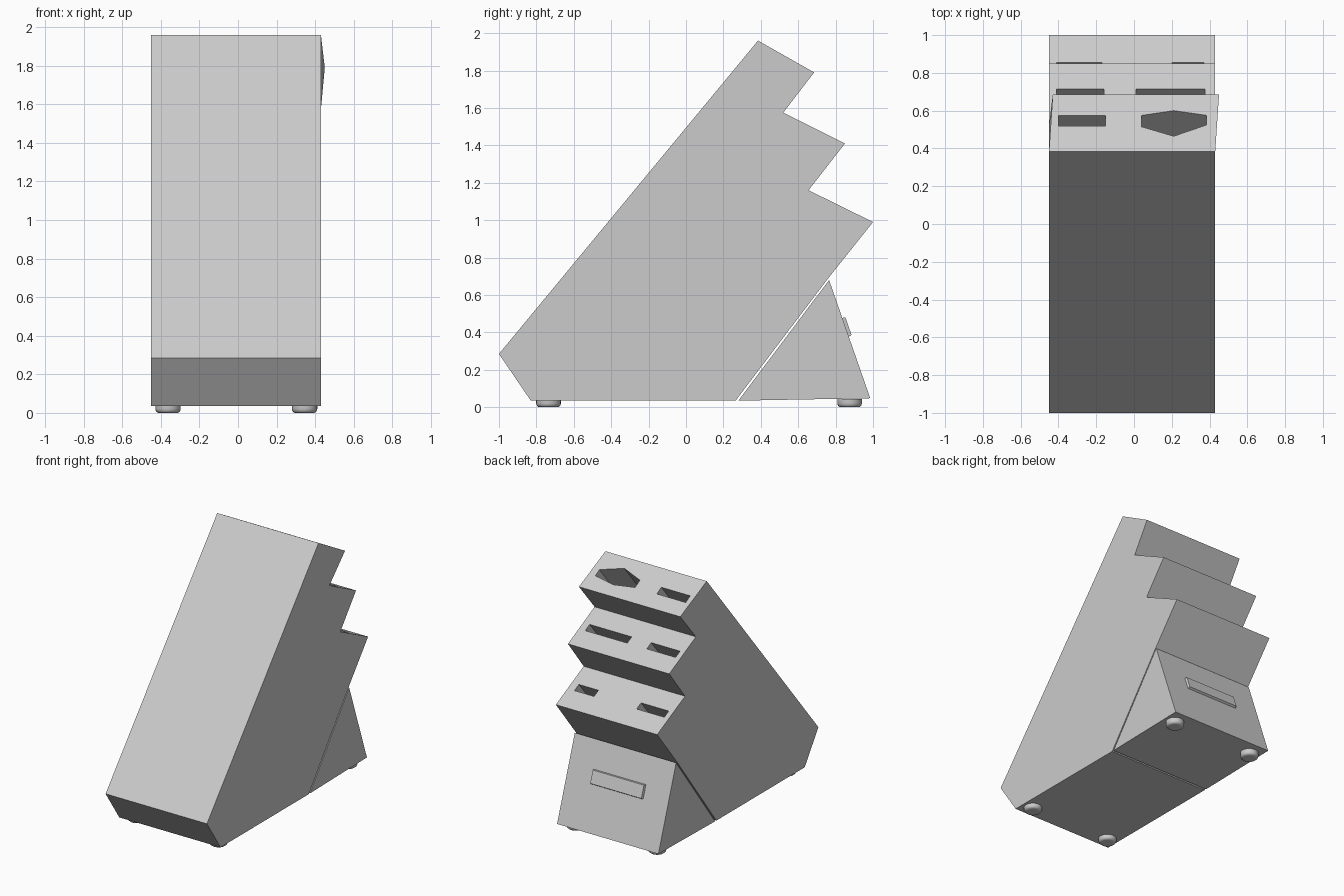
import bpy, bmesh, math
from mathutils import Vector, Matrix

if "Cube" in bpy.data.objects:
    bpy.data.objects.remove(bpy.data.objects["Cube"])

X0, X1 = -0.45, 0.43
AXIS = Vector((0, 0.637, 0.771))  # slant of the block and its slots


def finish(name, bm):
    bmesh.ops.recalc_face_normals(bm, faces=bm.faces)
    me = bpy.data.meshes.new(name)
    bm.to_mesh(me)
    bm.free()
    ob = bpy.data.objects.new(name, me)
    bpy.context.collection.objects.link(ob)
    return ob


def prism(bm, a, b):
    """Closed prism between two matching rings of points."""
    va = [bm.verts.new(p) for p in a]
    vb = [bm.verts.new(p) for p in b]
    bm.faces.new(va)
    bm.faces.new(vb[::-1])
    for i in range(len(va)):
        j = (i + 1) % len(va)
        bm.faces.new((va[i], vb[i], vb[j], va[j]))


def extrude_profile(name, prof):
    bm = bmesh.new()
    prism(bm, [(X0, y, z) for y, z in prof], [(X1, y, z) for y, z in prof])
    return finish(name, bm)


# Stepped knife block; the top rear edge leans slightly sideways
block = extrude_profile("knife_block", [
    (-1, 0.285), (-0.83, 0.035), (0.265, 0.035), (0.757, 0.685), (1.0, 0.99),
    (0.655, 1.16), (0.85, 1.41), (0.52, 1.575), (0.685, 1.79), (0.385, 1.96)])
for v in block.data.vertices:
    if abs(v.co.z - 1.79) < 0.001:
        v.co.x += 0.02

# Knife slots, cut along the slant from each step
tiers = {
    "top": ((0.385, 1.96), (0.685, 1.79)),
    "middle": ((0.52, 1.575), (0.85, 1.41)),
    "bottom": ((0.655, 1.16), (1.0, 0.99)),
}


def rect(xa, xb, ya, yb):
    return [(xa, ya), (xb, ya), (xb, yb), (xa, yb)]


slots = [
    ("top", rect(-0.40, -0.15, 0.52, 0.575)),
    ("top", [(0.04, 0.575), (0.04, 0.515), (0.21, 0.465),
             (0.385, 0.525), (0.385, 0.575), (0.21, 0.6)]),
    ("middle", rect(-0.41, -0.16, 0.66, 0.715)),
    ("middle", rect(0.01, 0.375, 0.66, 0.715)),
    ("bottom", rect(-0.41, -0.17, 0.80, 0.855)),
    ("bottom", rect(0.20, 0.37, 0.80, 0.855)),
]
bm = bmesh.new()
for tier, pts in slots:
    (ya, za), (yb, zb) = tiers[tier]
    ring = [Vector((x, y, za + (y - ya) * (zb - za) / (yb - ya))) for x, y in pts]
    prism(bm, [p + AXIS * 0.08 for p in ring], [p - AXIS * 0.7 for p in ring])
cutter = finish("slot_cutter", bm)
cutter.hide_render = True

mod = block.modifiers.new("slots", "BOOLEAN")
mod.operation = "DIFFERENCE"
mod.solver = "EXACT"
mod.object = cutter
bpy.context.view_layer.objects.active = block
bpy.ops.object.modifier_apply(modifier=mod.name)
bpy.data.objects.remove(cutter)

# Rear support wedge
extrude_profile("support_wedge", [(0.28, 0.035), (0.765, 0.68), (0.985, 0.048)])

# Raised plate on the sloping back of the wedge
bm = bmesh.new()
slope = Vector((0, 0.22, -0.632)).normalized()
normal = Vector((0, 0.632, 0.22)).normalized()
centre = Vector((-0.01, 0.853, 0.427))


def plate_ring(w, h, d):
    return [centre + Vector((sx * w, 0, 0)) + slope * (sy * h) + normal * d
            for sx, sy in ((-1, -1), (1, -1), (1, 1), (-1, 1))]


prism(bm, plate_ring(0.23, 0.057, -0.01), plate_ring(0.222, 0.049, 0.017))
finish("back_plate", bm)

# Four rounded feet
foot_profile = [(0.0, 0.035), (0.0, 0.052), (0.008, 0.062), (0.02, 0.066), (0.045, 0.066)]
N = 24
for i, (x, y) in enumerate([(-0.363, -0.735), (0.345, -0.735),
                            (-0.363, 0.875), (0.345, 0.875)]):
    bm = bmesh.new()
    rings = [[bm.verts.new((x + r * math.cos(2 * math.pi * k / N),
                            y + r * math.sin(2 * math.pi * k / N), z))
              for k in range(N)] for z, r in foot_profile]
    for a, b in zip(rings, rings[1:]):
        for k in range(N):
            j = (k + 1) % N
            bm.faces.new((a[k], a[j], b[j], b[k]))
    bm.faces.new(rings[0][::-1])
    bm.faces.new(rings[-1])
    foot = finish(f"foot_{i + 1}", bm)
    for p in foot.data.polygons:
        p.use_smooth = len(p.vertices) == 4
